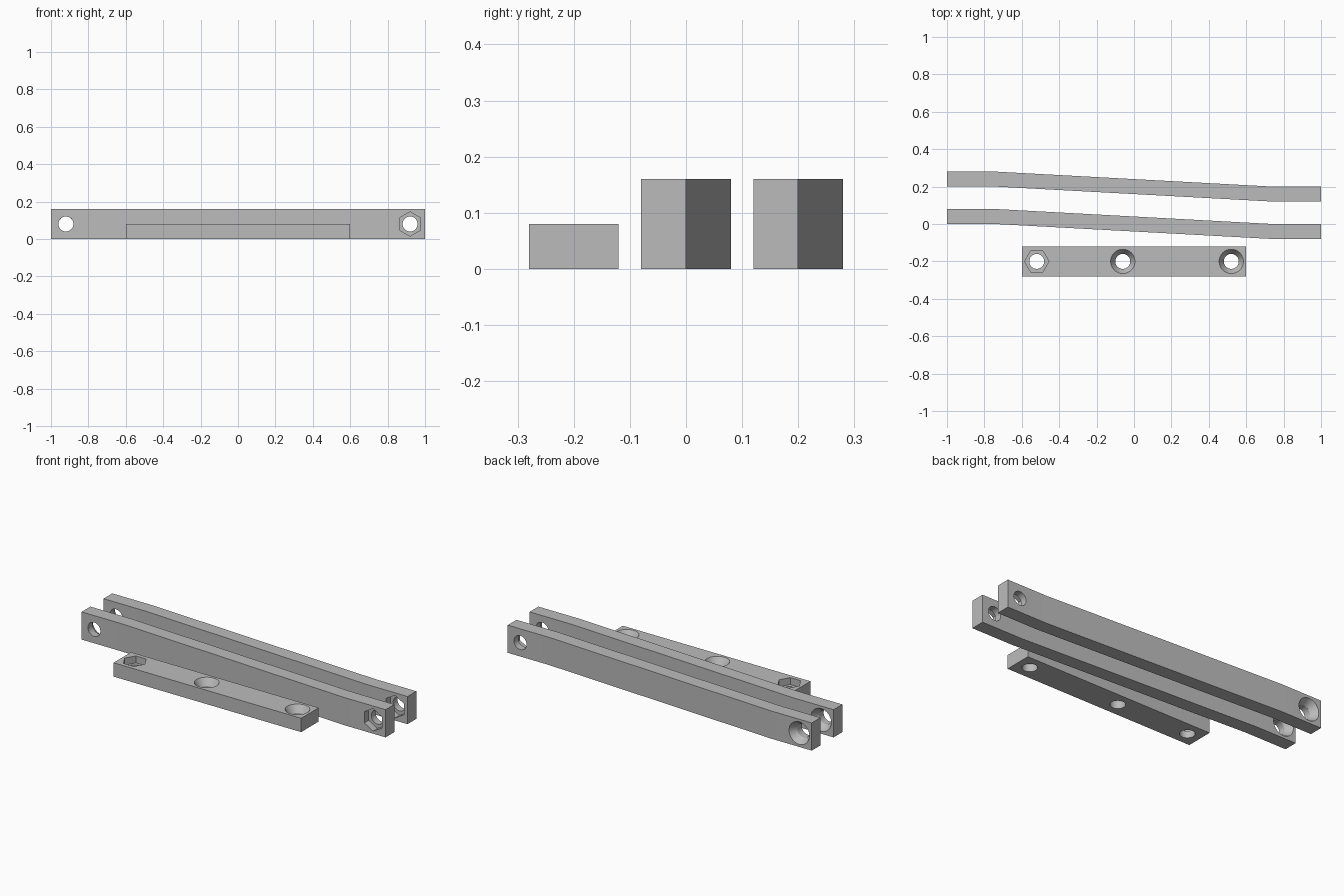
import bpy, bmesh
from math import radians
from mathutils import Matrix

if "Cube" in bpy.data.objects:
    bpy.data.objects.remove(bpy.data.objects["Cube"], do_unlink=True)

THICK = 0.08      # bar thickness
WIDE = 0.16       # bar width
HOLE_R, POCKET_R, DEPTH = 0.04, 0.065, 0.04

grey = bpy.data.materials.new("plain grey")
grey.use_nodes = True
colour = (0.5, 0.5, 0.5, 1)
grey.diffuse_color = colour
grey.node_tree.nodes["Principled BSDF"].inputs["Base Color"].default_value = colour


def finish(bm, name):
    bmesh.ops.recalc_face_normals(bm, faces=bm.faces)
    mesh = bpy.data.meshes.new(name)
    bm.to_mesh(mesh)
    bm.free()
    mesh.materials.append(grey)
    obj = bpy.data.objects.new(name, mesh)
    bpy.context.collection.objects.link(obj)
    return obj


def prism(name, outline, height):
    """Extrude a plan outline up from the ground."""
    bm = bmesh.new()
    face = bm.faces.new([bm.verts.new((x, y, 0)) for x, y in outline])
    top = bmesh.ops.extrude_face_region(bm, geom=[face])["geom"]
    verts = [v for v in top if isinstance(v, bmesh.types.BMVert)]
    bmesh.ops.translate(bm, vec=(0, 0, height), verts=verts)
    return finish(bm, name)


def cutter(sides, r_low, r_high, low, high, frame):
    """Tapered cutter along the frame's z axis, whose zero is the bar surface."""
    bm = bmesh.new()
    bmesh.ops.create_cone(bm, cap_ends=True, segments=sides, radius1=r_low,
                          radius2=r_high, depth=high - low,
                          matrix=frame @ Matrix.Translation((0, 0, (low + high) / 2)))
    obj = finish(bm, "cutter")
    obj.hide_render = True
    return obj


def drill(bar, frame, pocket):
    """Through hole with a hexagonal nut pocket or a conical screw seat."""
    tools = [cutter(48, HOLE_R, HOLE_R, -THICK - 0.03, 0.03, frame)]
    if pocket == "hex":
        tools.append(cutter(6, POCKET_R, POCKET_R, -DEPTH, 0.02, frame))
    else:
        over = 0.02
        slope = (POCKET_R - HOLE_R) / DEPTH
        tools.append(cutter(48, HOLE_R, POCKET_R + slope * over, -DEPTH, over, frame))
    bpy.context.view_layer.objects.active = bar
    for tool in tools:
        mod = bar.modifiers.new("hole", "BOOLEAN")
        mod.operation, mod.solver, mod.object = "DIFFERENCE", "EXACT", tool
        bpy.ops.object.modifier_apply(modifier=mod.name)
        bpy.data.objects.remove(tool, do_unlink=True)


def smooth(obj):
    bpy.ops.object.select_all(action="DESELECT")
    obj.select_set(True)
    bpy.context.view_layer.objects.active = obj
    bpy.ops.object.shade_smooth_by_angle(angle=radians(25))


# Two offset bars: nut pocket at the front left, screw seat at the back right
path = [(-1, 0), (-0.74, 0), (0.74, -THICK), (1, -THICK)]
for name, shift in (("front_bent_bar", 0), ("back_bent_bar", 0.2)):
    outline = [(x, y + shift) for x, y in path]
    outline += [(x, y + THICK + shift) for x, y in reversed(path)]
    bar = prism(name, outline, WIDE)
    for x, y, turn, pocket in ((0.92, -THICK, 90, "hex"), (-0.92, THICK, -90, "cone")):
        frame = Matrix.Translation((x, y + shift, WIDE / 2)) @ Matrix.Rotation(radians(turn), 4, "X")
        drill(bar, frame, pocket)
    smooth(bar)

# Short flat bar with all pockets on top
strip = prism("short_flat_bar", [(-0.6, -0.28), (0.6, -0.28), (0.6, -0.12), (-0.6, -0.12)], THICK)
for x, pocket in ((-0.52, "hex"), (-0.06, "cone"), (0.52, "cone")):
    frame = Matrix.Translation((x, -0.2, THICK)) @ Matrix.Rotation(radians(90), 4, "Z")
    drill(strip, frame, pocket)
smooth(strip)
